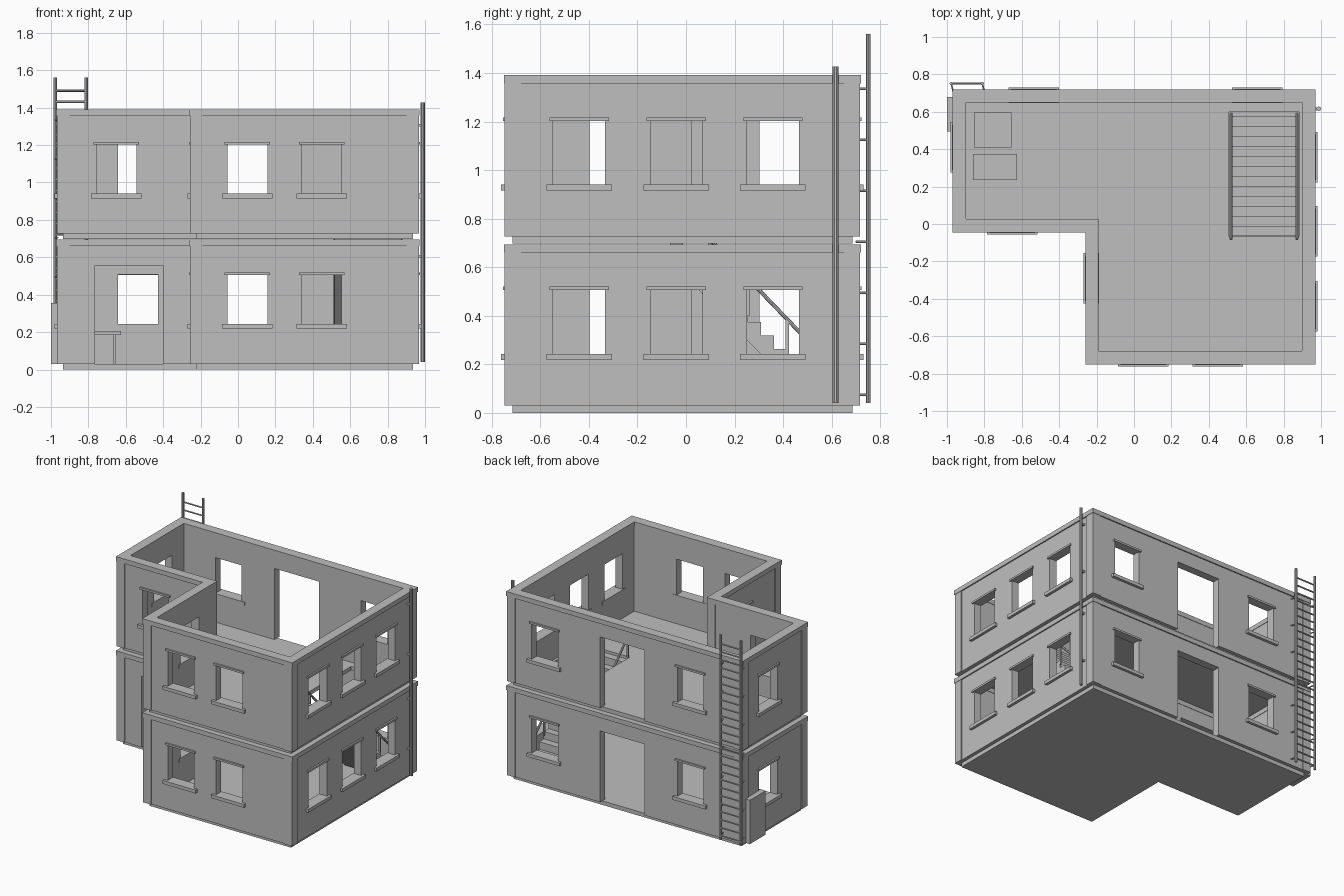
import bpy, bmesh, math
from mathutils import Vector, Matrix

if "Cube" in bpy.data.objects:
    bpy.data.objects.remove(bpy.data.objects["Cube"])

mat = bpy.data.materials.new("concrete grey")
mat.diffuse_color = (0.52, 0.52, 0.52, 1)
mat.use_nodes = True
mat.node_tree.nodes["Principled BSDF"].inputs["Base Color"].default_value = mat.diffuse_color

# L-shaped outline: corner point and the inward direction there
OUTLINE = [(-.97, -.045, 1, 1), (-.26, -.045, 1, 1), (-.26, -.75, 1, 1),
           (.97, -.75, -1, 1), (.97, .72, -1, -1), (-.97, .72, 1, -1)]
PITCH = 0.697

# Walls: running axis, outer coordinate, inward sign
FRONT, WING, BACK = ('x', -.75, 1), ('x', -.045, 1), ('x', .72, -1)
RIGHT, LEFT, STEP = ('y', .97, -1), ('y', -.97, 1), ('y', -.26, 1)


def finish(name, bm):
    bmesh.ops.recalc_face_normals(bm, faces=bm.faces)
    me = bpy.data.meshes.new(name)
    bm.to_mesh(me)
    bm.free()
    me.materials.append(mat)
    ob = bpy.data.objects.new(name, me)
    bpy.context.collection.objects.link(ob)
    return ob


def boxes(name, extents):
    bm = bmesh.new()
    for x0, x1, y0, y1, z0, z1 in extents:
        m = (Matrix.Translation(((x0 + x1) / 2, (y0 + y1) / 2, (z0 + z1) / 2))
             @ Matrix.Diagonal((abs(x1 - x0), abs(y1 - y0), abs(z1 - z0), 1)))
        bmesh.ops.create_cube(bm, size=1, matrix=m)
    return finish(name, bm)


def rods(name, segments, r, sides=8):
    bm = bmesh.new()
    for a, b in segments:
        a, b = Vector(a), Vector(b)
        m = Matrix.Translation((a + b) / 2) @ (b - a).to_track_quat('Z', 'Y').to_matrix().to_4x4()
        bmesh.ops.create_cone(bm, cap_ends=True, segments=sides, radius1=r, radius2=r,
                              depth=(b - a).length, matrix=m)
    return finish(name, bm)


def loop(bm, d, z):
    return [bm.verts.new((x + sx * d, y + sy * d, z)) for x, y, sx, sy in OUTLINE]


def ring(name, d0, d1, z0, z1):
    bm = bmesh.new()
    ls = [loop(bm, d0, z0), loop(bm, d0, z1), loop(bm, d1, z1), loop(bm, d1, z0)]
    for k in range(4):
        a, b = ls[k], ls[(k + 1) % 4]
        for i in range(6):
            j = (i + 1) % 6
            bm.faces.new((a[i], a[j], b[j], b[i]))
    return finish(name, bm)


def slab(name, d, z0, z1):
    bm = bmesh.new()
    a, b = loop(bm, d, z0), loop(bm, d, z1)
    bm.faces.new(a)
    bm.faces.new(b)
    for i in range(6):
        j = (i + 1) % 6
        bm.faces.new((a[i], a[j], b[j], b[i]))
    return finish(name, bm)


def cut(ob, extents):
    cutter = boxes("cutter", extents)
    mod = ob.modifiers.new("openings", 'BOOLEAN')
    mod.operation, mod.solver, mod.object = 'DIFFERENCE', 'EXACT', cutter
    bpy.context.view_layer.objects.active = ob
    bpy.ops.object.modifier_apply(modifier=mod.name)
    bpy.data.objects.remove(cutter)


def on_wall(wall, c, half, d0, d1, z0, z1):
    axis, o, s = wall
    p, q = sorted((o + s * d0, o + s * d1))
    return (c - half, c + half, p, q, z0, z1) if axis == 'x' else (p, q, c - half, c + half, z0, z1)


for k, level in enumerate(("ground", "upper")):
    z = k * PITCH
    windows = [(FRONT, .05), (FRONT, .447), (BACK, -.535), (BACK, .66), (RIGHT, -.44),
               (RIGHT, -.04), (RIGHT, .358), (LEFT, .41), (STEP, -.29)]
    doors = [(BACK, .025)]
    if k:
        windows.append((WING, -.65))
    else:
        doors.append((WING, -.582))

    # Floor plate, with a stairwell on the upper level
    floor = slab(level + "_floor", .035, z, z + .03)
    if k:
        cut(floor, [(.508, .882, -.066, .60, z - .1, z + .1)])

    # Walls with window and door openings
    walls = ring(level + "_walls", .009, .068, z + .03, z + .662)
    cut(walls, [on_wall(w, c, .107, -.05, .12, z + .23, z + .508) for w, c in windows]
        + [on_wall(w, c, .182, -.05, .12, z - .02, z + .557) for w, c in doors])

    # Corner posts and top band
    boxes(level + "_corner_posts",
          [(*sorted((x + sx * .003, x + sx * .07)), *sorted((y + sy * .003, y + sy * .07)),
            z + .03, z + .662) for x, y, sx, sy in OUTLINE])
    ring(level + "_top_band", 0, .071, z + .66, z + .694)

    # Window sills and lintels
    boxes(level + "_window_sills",
          [on_wall(w, c, .135, -.011, .072, z + .218, z + .243) for w, c in windows])
    boxes(level + "_window_lintels",
          [on_wall(w, c, .122, -.003, .03, z + .506, z + .52) for w, c in windows])

    # Table and crate in the wing
    boxes(level + "_table", [(-.86, -.625, .235, .375, z + .185, z + .205)]
          + [(x, x + .015, y, y + .015, z + .03, z + .187)
             for x in (-.835, -.667) for y in (.25, .345)])
    boxes(level + "_crate", [(-.855, -.655, .41, .595, z + .03, z + .19)])

# Staircase: stepped profile with a sloping underside, rising towards the front
RUN, RISE, N = .0535, .0555, 12
Y0, Z0 = .577, .041
prof = [(Y0, .03)]
for i in range(N):
    prof += [(Y0 - i * RUN, Z0 + (i + 1) * RISE), (Y0 - (i + 1) * RUN, Z0 + (i + 1) * RISE)]
prof += [(Y0 - N * RUN, Z0 + N * RISE - .08), (Y0 - 1.2 * RUN, .03)]
bm = bmesh.new()
side = bm.faces.new([bm.verts.new((.515, y, zz)) for y, zz in prof])
ext = bmesh.ops.extrude_face_region(bm, geom=[side])
bmesh.ops.translate(bm, vec=(.36, 0, 0), verts=[v for v in ext['geom'] if isinstance(v, bmesh.types.BMVert)])
finish("staircase", bm)


# Stair railings
def rail_z(y):
    return .385 + (.4175 - y) * RISE / RUN


posts = []
for x in (.519, .871):
    for y in (.57, .4175, .2575, .0975, -.058):
        posts.append((x - .006, x + .006, y - .007, y + .007, rail_z(y) - .15, rail_z(y)))
boxes("stair_railing_posts", posts)
rods("stair_handrails", [((x, .59, rail_z(.59)), (x, -.08, rail_z(-.08))) for x in (.519, .871)], .008)

# Roof ladder on the back wall
LX = (-.977, -.811)
rods("ladder_rails", [((x, .751, .04), (x, .751, 1.56)) for x in LX], .009)
rods("ladder_rungs", [((LX[0], .751, .07 + i * .0592), (LX[1], .751, .07 + i * .0592))
                      for i in range(25)], .006, 6)
rods("ladder_brackets", [((x + .012, .70, .075 + i * .21), (x, .751, .075 + i * .21))
                         for x in LX for i in range(7)], .005, 6)

# Drainpipe on the right wall
pipe = rods("drainpipe", [((.988, .616, .04), (.988, .616, 1.427))], .012, 10)
boxes("drainpipe_clips", [(.955, .99, .608, .624, zz, zz + .012) for zz in (.23, .60, .93, 1.3)])

# Utility cabinet on the left wall
boxes("utility_cabinet", [(-1.0, -.955, .495, .68, .03, .355)])
